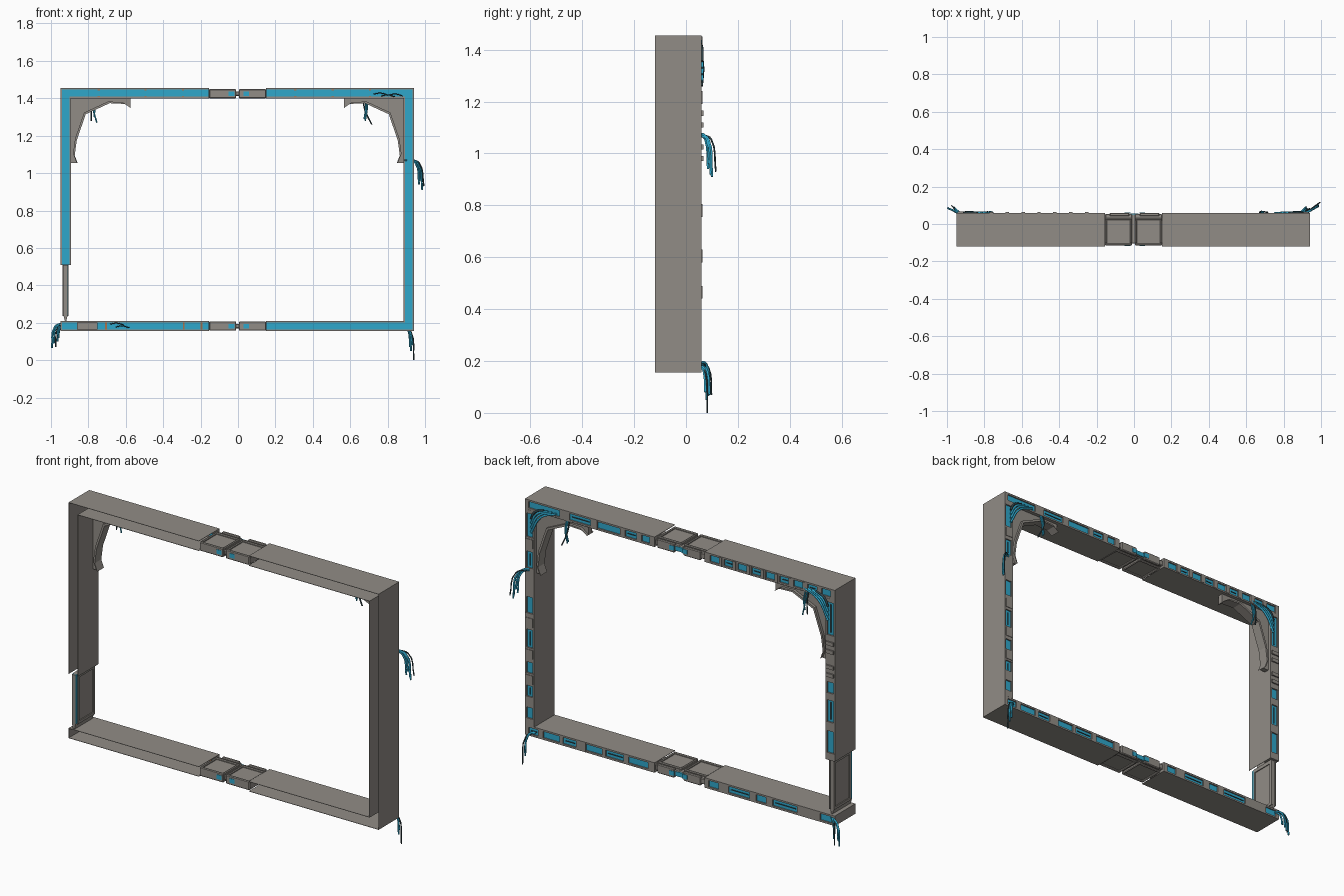
import bpy, bmesh, math, random
from mathutils import Vector

if "Cube" in bpy.data.objects:
    bpy.data.objects.remove(bpy.data.objects["Cube"])
random.seed(4)

def material(name, rgb):
    m = bpy.data.materials.new(name)
    m.diffuse_color = (*rgb, 1)
    m.use_nodes = True
    m.node_tree.nodes["Principled BSDF"].inputs["Base Color"].default_value = m.diffuse_color
    return m

GREY = material("warm grey metal", (0.285, 0.265, 0.24))
CYAN = material("cyan lining", (0.028, 0.39, 0.6))
DARK = material("dark trim", (0.03, 0.06, 0.07))
RUST = material("rust orange", (0.4, 0.17, 0.07))

def finish(name, bm, mat):
    bmesh.ops.recalc_face_normals(bm, faces=bm.faces)
    me = bpy.data.meshes.new(name)
    bm.to_mesh(me)
    bm.free()
    me.materials.append(mat)
    ob = bpy.data.objects.new(name, me)
    bpy.context.collection.objects.link(ob)
    return ob

def boxes(name, mat, items):
    """One object from (x0, x1, y0, y1, z0, z1) blocks."""
    bm = bmesh.new()
    for x0, x1, y0, y1, z0, z1 in items:
        vs = bmesh.ops.create_cube(bm, size=1)["verts"]
        for v in vs:
            v.co = Vector(((x0 + x1) / 2 + v.co.x * (x1 - x0),
                           (y0 + y1) / 2 + v.co.y * (y1 - y0),
                           (z0 + z1) / 2 + v.co.z * (z1 - z0)))
    return finish(name, bm, mat)

def prism(name, mat, outline, y0, y1):
    """Extrude an (x, z) outline along y."""
    bm = bmesh.new()
    f = bm.faces.new([bm.verts.new((x, y0, z)) for x, z in outline])
    ext = bmesh.ops.extrude_face_region(bm, geom=[f])["geom"]
    for v in ext:
        if isinstance(v, bmesh.types.BMVert):
            v.co.y = y1
    bm.faces.ensure_lookup_table()
    return finish(name, bm, mat)

def cable(name, mat, pts, r=0.004):
    cu = bpy.data.curves.new(name, "CURVE")
    cu.dimensions = "3D"
    cu.bevel_depth, cu.bevel_resolution, cu.resolution_u = r, 1, 4
    cu.use_fill_caps = True
    sp = cu.splines.new("BEZIER")
    sp.bezier_points.add(len(pts) - 1)
    for p, co in zip(sp.bezier_points, pts):
        p.co = co
        p.handle_left_type = p.handle_right_type = "AUTO"
    cu.materials.append(mat)
    bpy.context.collection.objects.link(bpy.data.objects.new(name, cu))

F, B, T, E = -0.12, 0.06, 0.002, 0.009   # front, back, wall thickness, lining margin
L, LI, RI, R = -0.95, -0.893, 0.885, 0.942
Z0, Z1, Z2, Z3 = 0.155, 0.21, 1.40, 1.455
CL, CR, PL = -0.155, 0.15, 0.51          # centre gap and left post end

# Open-fronted thin channel walls
boxes("top_left_channel", GREY, [(L, CL, F, B, Z3 - T, Z3), (LI - T, CL, F, B, Z2, Z2 + T),
      (CL - T, CL, 0.0, B, Z2, Z3)])
boxes("top_right_channel", GREY, [(CR, R, F, B, Z3 - T, Z3), (CR, RI + T, F, B, Z2, Z2 + T),
      (CR, CR + T, 0.0, B, Z2, Z3)])
boxes("left_post_channel", GREY, [(L, L + T, F, B, PL, Z3), (LI - T, LI, F, B, PL, Z2 + T),
      (L, LI, 0.0, B, PL, PL + T)])
boxes("right_post_channel", GREY, [(R - T, R, F, B, Z0, Z3), (RI, RI + T, F, B, Z1 - T, Z2 + T)])
boxes("bottom_left_channel", GREY, [(L, CL, F, B, Z0, Z0 + T), (L, CL, F, B, Z1 - T, Z1),
      (L, L + T, F, B, Z0, Z1), (CL - T, CL, 0.0, B, Z0, Z1)])
boxes("bottom_right_channel", GREY, [(CR, R, F, B, Z0, Z0 + T), (CR, RI + T, F, B, Z1 - T, Z1),
      (CR, CR + T, 0.0, B, Z0, Z1)])

# Cyan lining at the back of the channels
boxes("cyan_lining", CYAN, [
    (L + E, CL - T, 0.044, 0.052, Z2 + E, Z3 - E), (CR + T, R - E, 0.044, 0.052, Z2 + E, Z3 - E),
    (L + E, LI - E, 0.044, 0.052, PL + T, Z2 + E), (RI + E, R - E, 0.044, 0.052, Z1 - E, Z2 + E),
    (L + E, CL - T, 0.044, 0.052, Z0 + E, Z1 - E), (CR + T, R - E, 0.044, 0.052, Z0 + E, Z1 - E)])

# Back cover panels with window gaps between them, plus dark slats
def cover(name, start, end, lo, hi, windows, vertical):
    grey, slats, at = [], [], start
    def blk(a, b, c, d, y0, y1):
        return (c, d, y0, y1, a, b) if vertical else (a, b, y0, y1, c, d)
    for a, b in sorted(windows) + [(end, end)]:
        if a > at:
            grey.append(blk(at, a, lo, hi, 0.052, B))
        at = b
    for c, d in ((lo, lo + E + 0.001), (hi - E - 0.001, hi)):
        grey.append(blk(start, end, c, d, 0.046, B - 0.001))
    for i, (a, b) in enumerate(sorted(windows)):
        if i % 2:
            m = (lo + hi) / 2
            slats.append(blk(a + 0.012, b - 0.012, m - 0.002, m + 0.002, 0.052, 0.056))
    boxes(name, GREY, grey)
    boxes(name + "_slats", DARK, slats)

cover("top_left_cover", L, CL, Z2, Z3, [(-0.925 + 0.085 * i, -0.868 + 0.085 * i) for i in range(9)], False)
cover("top_right_cover", CR, R, Z2, Z3, [(0.18, 0.23), (0.26, 0.33), (0.36, 0.50), (0.54, 0.67), (0.73, 0.92)], False)
cover("left_post_cover", PL, Z2, L, LI, [(0.55, 0.67), (0.72, 0.84), (0.88, 0.94), (1.20, 1.38)], True)
cover("right_post_cover", Z1, Z2, RI, R, [(0.25, 0.31), (0.37, 0.43), (0.50, 0.56), (0.64, 0.74), (0.83, 0.92),
      (1.08, 1.17), (1.25, 1.38)], True)
cover("bottom_left_cover", L, CL, Z0, Z1, [(-0.93, -0.86), (-0.72, -0.57), (-0.53, -0.47), (-0.43, -0.30), (-0.24, -0.18)], False)
cover("bottom_right_cover", CR, R, Z0, Z1, [(0.19, 0.31), (0.34, 0.45), (0.47, 0.57), (0.63, 0.71),
      (0.73, 0.83), (0.86, 0.92)], False)

# Raised ribs on the back
boxes("left_post_ribs", GREY, [(L + 0.005, LI - 0.005, B, 0.068, z, z + 0.02)
      for z in (0.97, 1.015, 1.10, 1.145)])
boxes("top_left_ribs", GREY, [(-0.772 + 0.085 * i, -0.754 + 0.085 * i, B - 0.004, 0.063, Z2 + 0.004, Z3 - 0.004)
      for i in range(7)])
boxes("post_plates", GREY, [(RI + 0.008, R - 0.008, B, 0.063, z, z + 0.05) for z in (0.44, 0.58, 0.755, 1.19)])

# Blank plate and rust clips seen inside the channels
boxes("bottom_blank_plate", GREY, [(-0.86, -0.75, 0.035, 0.044, Z0 + E, Z1 - E)])
boxes("rust_clips", RUST, [(x, x + 0.01, 0.038, 0.044, Z0 + E, Z1 - E) for x in (-0.71, -0.295, -0.2)]
      + [(x, x + 0.012, 0.04, 0.044, z, z + 0.003) for x in (-0.75, -0.5, -0.3, 0.3, 0.5, 0.7)
         for z in (Z2 + E, Z3 - E - 0.003)])

# Slim couplings in the middle of the top and bottom bars
for name, zc in (("top", (Z2 + Z3) / 2 - 0.003), ("bottom", (Z0 + Z1) / 2)):
    core = [(-0.02, 0.015, -0.105, 0.054, zc - 0.012, zc + 0.012)]
    for x0, x1 in ((CL, -0.01), (0.005, CR)):
        core.append((x0, x1, F + 0.008, 0.054, zc - 0.016, zc + 0.016))
        for a, b, c, d in ((x0, x1, F + 0.005, F + 0.017), (x0, x1, 0.021, 0.033),
                           (x0, x0 + 0.011, F + 0.016, 0.022), (x1 - 0.011, x1, F + 0.016, 0.022),
                           (x0 + 0.025, x1 - 0.015, 0.042, B)):
            core.append((a, b, c, d, zc - 0.025, zc + 0.025))
    ob = boxes(name + "_coupling", GREY, core)
    bev = ob.modifiers.new("chamfer", "BEVEL")
    bev.width, bev.segments = 0.004, 1
    boxes(name + "_coupling_stripes", CYAN, [(x, x + 0.03, y, y + 0.004, zc - 0.012, zc + 0.012)
          for x in (-0.05, 0.03) for y in (F + 0.003, B - 0.002)]
          + [(-0.03, 0.025, 0.05, 0.056, zc - 0.012, zc + 0.012)])

# Slim lower part of the left post with framed sides and tapered foot
prism("left_post_core", GREY, [(-0.932, PL), (-0.932, 0.235), (-0.926, Z1), (-0.918, Z1),
      (-0.912, 0.235), (-0.912, PL)], F + 0.005, 0.045)
rim = []
for x0, x1 in ((-0.937, -0.93), (-0.914, -0.907)):
    rim += [(x0, x1, F + 0.02, F + 0.032, 0.235, PL), (x0, x1, 0.035, 0.05, 0.235, PL),
            (x0, x1, F + 0.032, 0.035, 0.235, 0.25), (x0, x1, F + 0.032, 0.035, PL - 0.02, PL)]
boxes("left_post_rim", GREY, rim)
boxes("left_post_stripes", CYAN, [(-0.934, -0.910, F + 0.008, F + 0.02, 0.24, PL)])

# Arched corner brackets, mirrored
ARC = [(-0.857, 1.053), (-0.873, 1.095), (-0.862, 1.176), (-0.814, 1.315),
       (-0.686, 1.374), (-0.606, 1.37), (-0.574, 1.348)]
for side in ("left", "right"):
    mx = (lambda x: x) if side == "left" else (lambda x: -0.008 - x)
    plate = ARC + [(-0.574, Z2), (LI, Z2), (LI, 1.053)]
    prism(side + "_bracket_plate", GREY, [(mx(x), z) for x, z in plate], 0.012, 0.04)
    inner = [(x - 0.009, z + 0.009) for x, z in ARC]
    prism(side + "_bracket_flange", GREY, [(mx(x), z) for x, z in ARC + inner[::-1]], -0.002, 0.055)
    # cables draped across the corner
    for i in range(4):
        d = 0.025 * i
        cable(side + "_corner_cable", DARK if i == 3 else CYAN,
              [(mx(-0.76 - d), 0.058, 1.42), (mx(-0.85 - d / 2), 0.062, 1.38 + d / 4),
               (mx(-0.91), 0.062, 1.28 + d)], 0.006)
    # short loose ends hanging under the bracket
    ends = ([(-0.785, 1.28), (-0.755, 1.27), (-0.77, 1.30)] if side == "left"
            else [(0.715, 1.26), (0.675, 1.29), (0.68, 1.28)])
    for i, (x, z) in enumerate(ends):
        x0 = -0.785 + 0.01 * i if side == "left" else 0.675 + 0.008 * i
        cable(side + "_hanging_cable", DARK if i == 0 else CYAN,
              [(x0, 0.05, 1.41), (x0, 0.066, 1.35), (x, 0.062, z)], 0.004)

# Torn cable bundles: run outwards, bend, then hang to each tip
def bundle(name, start, drop, tips):
    s0 = Vector(start)
    for i, tip in enumerate(tips):
        t = Vector(tip)
        j = Vector([random.uniform(-0.006, 0.006) for _ in range(3)])
        knee = s0.lerp(t, 0.75)
        knee.z = s0.z - drop + j.z
        mid = s0.lerp(knee, 0.5) + Vector((0, 0, 0.008)) + j * 0.5
        cable(name, DARK if i == 1 else CYAN, [s0 + j * 0.6, mid, knee, t],
              0.0035 if i == 1 else 0.005)

bundle("right_post_cables", (0.895, 0.045, 1.07), 0.015,
       [(0.985, 0.10, 0.91), (0.994, 0.115, 0.93), (0.975, 0.09, 0.96), (0.968, 0.085, 0.94), (0.985, 0.095, 0.92)])
bundle("bottom_left_cables", (-0.93, 0.055, 0.19), 0.015,
       [(-0.995, 0.085, 0.065), (-0.975, 0.098, 0.07), (-0.965, 0.09, 0.10), (-0.985, 0.08, 0.09), (-0.96, 0.075, 0.12)])
bundle("bottom_right_cables", (0.88, 0.055, 0.175), 0.02,
       [(0.925, 0.08, 0.05), (0.94, 0.082, 0.0), (0.92, 0.09, 0.07), (0.932, 0.075, 0.08)])

# Loose dark wires lying inside the channels
for x, z in ((-0.65, 0.2), (-0.62, 0.185), (0.76, 1.43), (0.8, 1.42), (0.84, 1.425)):
    cable("inner_wire", DARK, [(x - 0.035, 0.036, z - 0.008), (x, 0.034, z - 0.002), (x + 0.04, 0.036, z - 0.012)], 0.003)
